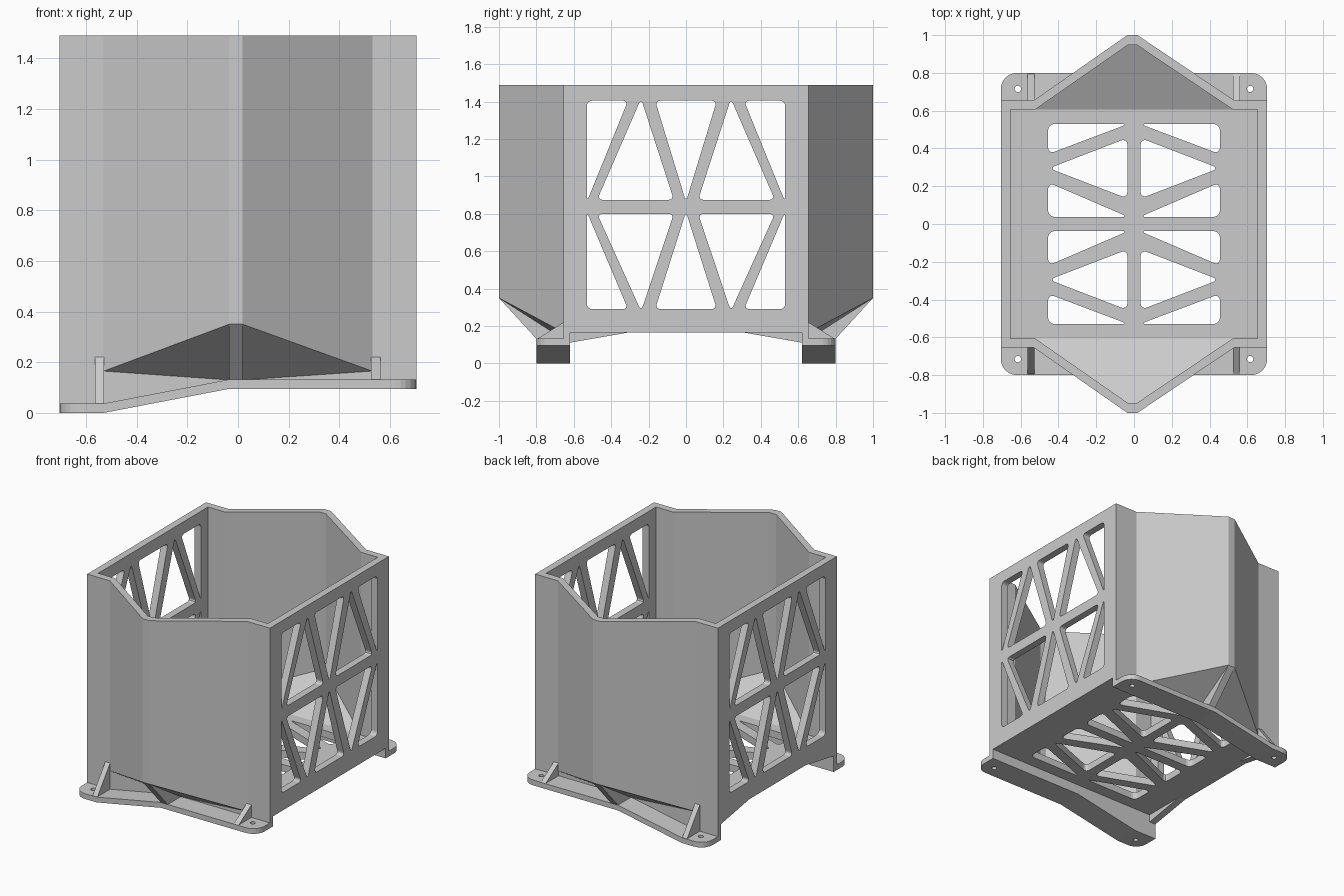
import bpy, bmesh, math
from mathutils import Vector, Matrix

if "Cube" in bpy.data.objects:
    bpy.data.objects.remove(bpy.data.objects["Cube"])

grey = bpy.data.materials.new("plain_grey")
grey.diffuse_color = (0.6, 0.6, 0.6, 1)
grey.use_nodes = True
grey.node_tree.nodes["Principled BSDF"].inputs["Base Color"].default_value = grey.diffuse_color


def add(name, bm):
    bmesh.ops.remove_doubles(bm, verts=bm.verts, dist=1e-5)
    bmesh.ops.recalc_face_normals(bm, faces=bm.faces)
    me = bpy.data.meshes.new(name)
    for f in bm.faces:
        f.smooth = False
        f.material_index = 0
    bm.to_mesh(me)
    bm.free()
    me.materials.clear()
    me.materials.append(grey)
    ob = bpy.data.objects.new(name, me)
    bpy.context.collection.objects.link(ob)
    return ob


def mirror_y(ob, name):
    bm = bmesh.new()
    bm.from_mesh(ob.data)
    bm.transform(Matrix.Diagonal((1, -1, 1, 1)))
    return add(name, bm)


def rounded(pts, cut, steps=4):
    """Round the corners of a polygon; cut may be one value or one per corner."""
    cuts = cut if isinstance(cut, list) else [cut] * len(pts)
    out, n = [], len(pts)
    for i, c in enumerate(cuts):
        p, a, b = Vector(pts[i]), Vector(pts[i - 1]), Vector(pts[(i + 1) % n])
        if c == 0:
            out.append(p)
            continue
        a, b = p + (a - p).normalized() * c, p + (b - p).normalized() * c
        for k in range(steps + 1):
            t = k / steps
            # weighted conic, close to a circular arc at square corners
            w0, w1, w2 = (1 - t) ** 2, 1.414 * t * (1 - t), t * t
            out.append((a * w0 + p * w1 + b * w2) / (w0 + w1 + w2))
    return out


def plate(outline, holes, lo, hi, axis):
    """Flat plate with holes, from lo to hi along the given axis."""
    cu = bpy.data.curves.new("profile", 'CURVE')
    cu.dimensions, cu.fill_mode, cu.extrude = '2D', 'BOTH', (hi - lo) / 2
    for pts in [outline] + holes:
        sp = cu.splines.new('POLY')
        sp.points.add(len(pts) - 1)
        for q, p in zip(sp.points, pts):
            q.co = (p[0], p[1], 0, 1)
        sp.use_cyclic_u = True
    ob = bpy.data.objects.new("profile", cu)
    bpy.context.collection.objects.link(ob)
    dg = bpy.context.evaluated_depsgraph_get()
    me = bpy.data.meshes.new_from_object(ob.evaluated_get(dg))
    bm = bmesh.new()
    bm.from_mesh(me)
    bpy.data.objects.remove(ob)
    bpy.data.curves.remove(cu)
    bpy.data.meshes.remove(me)
    for v in bm.verts:
        u, w, d = v.co.x, v.co.y, v.co.z + (lo + hi) / 2
        v.co = {'x': (d, u, w), 'y': (u, d, w), 'z': (u, w, d)}[axis]
    bmesh.ops.remove_doubles(bm, verts=bm.verts, dist=1e-5)
    return bm


# Side walls with a truss of triangular openings
half = [[(-.53, 1), (-.31, 1), (-.53, -.02)],
        [(-.24, 1.02), (-.475, 0), (-.065, 0)]]
row = half + [[(-u, t) for u, t in h] for h in half] + [[(-.165, 1), (.165, 1), (0, -.02)]]
side_holes = []
for base, height in ((.875, .53), (.80, -.51)):
    for h in row:
        side_holes.append(rounded([(u, base + t * height) for u, t in h], .028))
top = [(.655, 1.49), (-.655, 1.49)]
add("right_wall", plate([(-.655, .165), (.655, .165)] + top, side_holes, .655, .705, 'x'))
add("left_wall", plate([(-.655, .105), (-.31, .165), (.31, .165), (.655, .105)] + top,
                       side_holes, -.705, -.655, 'x'))

# Floor with its own truss
quarter = [[(.03, .53), (.455, .53), (.455, .37)],
           [(.035, .455), (.035, .135), (.45, .295)],
           [(.03, .037), (.455, .037), (.455, .22)]]
floor_holes = [rounded([(sx * x, sy * y) for x, y in h], .035)
               for h in quarter for sx in (1, -1) for sy in (1, -1)]
add("floor", plate([(-.66, -.63), (.66, -.63), (.66, .63), (-.66, .63)],
                   floor_holes, .165, .215, 'z'))

# Pointed end wall with a sloped underside
L, R = -.035, .018
outer = [(-.705, -.655, .165), (-.53, -.655, .165), (L, -1, .35),
         (R, -1, .35), (.53, -.655, .165), (.705, -.655, .165)]
inner = [(-.655, -.605, .215), (-.525, -.605, .215), (L + .003, -.948, .39),
         (R - .003, -.948, .39), (.525, -.605, .215), (.655, -.605, .215)]
bm = bmesh.new()
O, I = [bm.verts.new(p) for p in outer], [bm.verts.new(p) for p in inner]
OT = [bm.verts.new((x, y, 1.49)) for x, y, z in outer]
IT = [bm.verts.new((x, y, 1.49)) for x, y, z in inner]
B1, B2 = bm.verts.new((L, -.655, .13)), bm.verts.new((R, -.655, .13))
for i in range(5):
    j = i + 1
    bm.faces.new((O[i], O[j], OT[j], OT[i]))
    bm.faces.new((I[i], I[j], IT[j], IT[i]))
    bm.faces.new((OT[i], OT[j], IT[j], IT[i]))
for i in (0, 5):
    bm.faces.new((O[i], I[i], IT[i], OT[i]))
for f in ((O[0], O[1], I[1], I[0]), (O[4], O[5], I[5], I[4]), (I[1], I[2], I[3], I[4]),
          (O[1], O[2], B1), (O[2], O[3], B2, B1), (O[3], O[4], B2),
          (O[1], B1, I[1]), (B1, B2, I[4], I[1]), (B2, O[4], I[4])):
    bm.faces.new(f)
mirror_y(add("front_wall", bm), "back_wall")

# Mounting flange, stepping down towards the left, with screw holes
holes = [[(sx * .615 + .017 * math.cos(a * math.pi / 8), -.715 + .017 * math.sin(a * math.pi / 8))
          for a in range(16)] for sx in (1, -1)]
outline = rounded([(-.705, -.8), (.705, -.8), (.705, -.62), (-.705, -.62)], [.085, .085, 0, 0], 6)
bm = plate(outline, holes, .095, .132, 'z')
for x in (-.53, L):
    bmesh.ops.bisect_plane(bm, geom=bm.verts[:] + bm.edges[:] + bm.faces[:],
                           plane_co=(x, 0, 0), plane_no=(1, 0, 0))
for v in bm.verts:
    v.co.z -= .095 * min(1, max(0, (L - v.co.x) / (L + .53)))
mirror_y(add("front_flange", bm), "back_flange")

# Skirt joining each flange to the body
skirt = [(-.705, .02), (-.53, .02), (L, .115), (.705, .115), (.705, .166), (-.705, .166)]
mirror_y(add("front_skirt", plate(skirt, [], -.655, -.62, 'y')), "back_skirt")

# Gussets standing on the flanges
for side, x, z in (("left", -.565, .037), ("right", .525, .132)):
    tri = [(-.795, z), (-.795, z - .01), (-.65, z - .01), (-.65, .22), (-.655, .22)]
    g = add("front_%s_gusset" % side, plate(tri, [], x, x + .037, 'x'))
    mirror_y(g, "back_%s_gusset" % side)

# Centre rib under each pointed end
rib = [(-1, .35), (-.798, .13), (-.78, .115), (-.65, .115), (-.65, .15)]
mirror_y(add("front_rib", plate(rib, [], L, R, 'x')), "back_rib")
